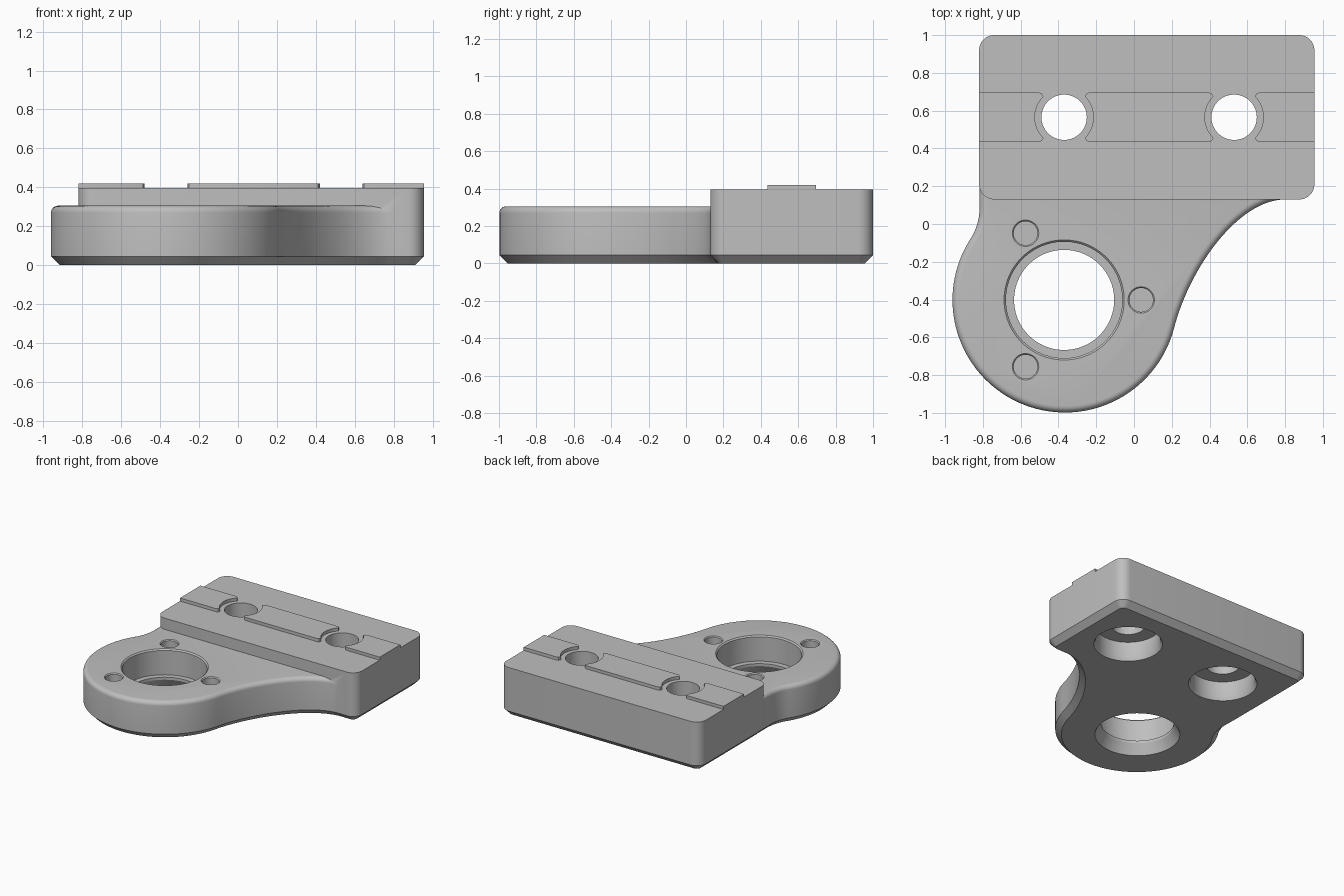
import bpy, bmesh, math
from mathutils import Vector

cube = bpy.data.objects.get("Cube")
if cube:
    bpy.data.objects.remove(cube, do_unlink=True)

# Single grey material
grey = bpy.data.materials.new("light_grey")
grey.use_nodes = True
col = (0.52, 0.52, 0.52, 1)
grey.diffuse_color = col
grey.node_tree.nodes["Principled BSDF"].inputs["Base Color"].default_value = col


def loft(name, loops):
    """Closed solid skinned through equal-length loops of 3D points."""
    bm = bmesh.new()
    rings = [[bm.verts.new(p) for p in lp] for lp in loops]
    n = len(rings[0])
    for a, b in zip(rings, rings[1:]):
        for i in range(n):
            j = (i + 1) % n
            bm.faces.new((a[i], a[j], b[j], b[i]))
    bm.faces.new(rings[0][::-1])
    bm.faces.new(rings[-1])
    bmesh.ops.recalc_face_normals(bm, faces=bm.faces)
    me = bpy.data.meshes.new(name)
    bm.to_mesh(me)
    bm.free()
    me.materials.append(grey)
    ob = bpy.data.objects.new(name, me)
    bpy.context.collection.objects.link(ob)
    return ob


def inset(outline, d):
    """Move a counter-clockwise outline inward by d with mitred corners."""
    out, n = [], len(outline)
    for i in range(n):
        p, q, r = (Vector(outline[k % n]) for k in (i - 1, i, i + 1))
        e1, e2 = (q - p).normalized(), (r - q).normalized()
        n1, n2 = Vector((-e1.y, e1.x)), Vector((-e2.y, e2.x))
        out.append(q + (n1 + n2) * (d / (1 + n1.dot(n2))))
    return out


def slab(name, outline, profile):
    """Outline stacked through (inset, z) steps."""
    return loft(name, [[(p[0], p[1], z) for p in inset(outline, d)] for d, z in profile])


def arc(cx, cy, r, a0, a1, n):
    return [(cx + r * math.cos(math.radians(a0 + (a1 - a0) * i / n)),
             cy + r * math.sin(math.radians(a0 + (a1 - a0) * i / n))) for i in range(n + 1)]


def hole(name, x, y, profile, n=64):
    """Round cutter from (radius, z) steps."""
    ob = loft(name, [[(px, py, z) for px, py in arc(x, y, r, 0, 360, n)[:-1]] for r, z in profile])
    ob.hide_render = True
    return ob


def combine(target, tool, op):
    m = target.modifiers.new("bool", 'BOOLEAN')
    m.operation, m.object, m.solver = op, tool, 'EXACT'
    bpy.context.view_layer.objects.active = target
    bpy.ops.object.modifier_apply(modifier=m.name)
    bpy.data.objects.remove(tool, do_unlink=True)


X0, X1, Y0, Y1 = -0.82, 0.955, 0.13, 1.0
BLOCK_TOP, ARM_TOP, CH = 0.395, 0.305, 0.045
BX, BY, BR = -0.365, -0.402, 0.596      # round end of the arm
HOLES, HY = (-0.37, 0.53), 0.565        # mounting holes

# Mounting block with rounded corners and chamfered underside
R = 0.08
block_outline = []
for cx, cy, a in ((X1 - R, Y0 + R, -90), (X1 - R, Y1 - R, 0), (X0 + R, Y1 - R, 90), (X0 + R, Y0 + R, 180)):
    block_outline += arc(cx, cy, R, a, a + 90, 10)
body = slab("bracket_body", block_outline, [(CH, 0), (0, CH), (0, BLOCK_TOP)])

# Arm outline: left concave fillet, round end, sweeping right-hand curve
F = 0.3
fx = X0 + 0.002 - F
dy = math.sqrt((BR + F) ** 2 - (fx - BX) ** 2)
fa = math.degrees(math.atan2(dy, fx - BX))
arm_outline = [(X0 + 0.002, 0.3)] + arc(fx, BY + dy, F, 0, fa - 180, 14)
arm_outline += arc(BX, BY, BR, fa, 345, 64)[1:]
p0, p1, p2, p3 = (Vector(p) for p in (arm_outline[-1], (0.29, -0.24), (0.55, Y0), (0.8, Y0)))
for i in range(1, 25):
    t = i / 24
    q = p0 * (1 - t) ** 3 + p1 * 3 * t * (1 - t) ** 2 + p2 * 3 * t * t * (1 - t) + p3 * t ** 3
    arm_outline.append((q.x, q.y))
arm_outline.append((0.8, 0.3))

# Arm with chamfered underside and rounded top edge
FR = 0.035
arm_profile = [(CH, 0), (0, CH)]
for i in range(7):
    a = math.radians(15 * i)
    arm_profile.append((FR * (1 - math.cos(a)), ARM_TOP - FR + FR * math.sin(a)))
arm = slab("arm", arm_outline, arm_profile)
combine(body, arm, 'UNION')

# Stepped bore with a flared underside
combine(body, hole("bore_cutter", BX - 0.005, BY, [
    (0.321, -0.02), (0.265, 0.08), (0.265, 0.10), (0.308, 0.10),
    (0.308, 0.295), (0.328, 0.315)], 96), 'DIFFERENCE')

# Three blind screw holes around the bore
for k in range(3):
    a = math.radians(120 * k)
    combine(body, hole("screw_cutter", BX - 0.005 + 0.408 * math.cos(a), BY + 0.408 * math.sin(a),
                       [(0.063, 0.12), (0.063, 0.298), (0.077, 0.312)], 40), 'DIFFERENCE')

# Mounting holes, counterbored from below
for x in HOLES:
    combine(body, hole("mount_cutter", x, HY, [
        (0.255, -0.01), (0.235, 0.03), (0.235, 0.15), (0.12, 0.15), (0.12, 0.45)]), 'DIFFERENCE')


# Raised locating keys with ends scooped around the mounting holes
def scoop(x, side):
    """Key end beside a hole; side is -1 left of the hole, +1 right. Runs upward in y."""
    pts = [(x + side * 0.155 * math.cos(math.radians(a)), HY + 0.155 * math.sin(math.radians(a)))
           for a in range(-45, 46, 6)]
    tip = x + side * 0.118
    return [(tip + side * 0.012, HY - 0.13), (tip, HY - 0.125)] + pts + \
           [(tip, HY + 0.125), (tip + side * 0.012, HY + 0.13)]


def flat_end(x):
    return [(x, HY - 0.13), (x, HY + 0.13)]


keys = (("right_key", flat_end(X0), scoop(HOLES[0], -1)),
        ("middle_key", scoop(HOLES[0], 1), scoop(HOLES[1], -1)),
        ("left_key", scoop(HOLES[1], 1), flat_end(X1)))
parts = [body]
for name, lo, hi in keys:
    parts.append(slab(name, hi + lo[::-1], [(0, BLOCK_TOP), (0, 0.42)]))

# Smooth shading with sharp creases
for ob in parts:
    bpy.ops.object.select_all(action='DESELECT')
    ob.select_set(True)
    bpy.context.view_layer.objects.active = ob
    bpy.ops.object.shade_smooth_by_angle(angle=math.radians(28))
